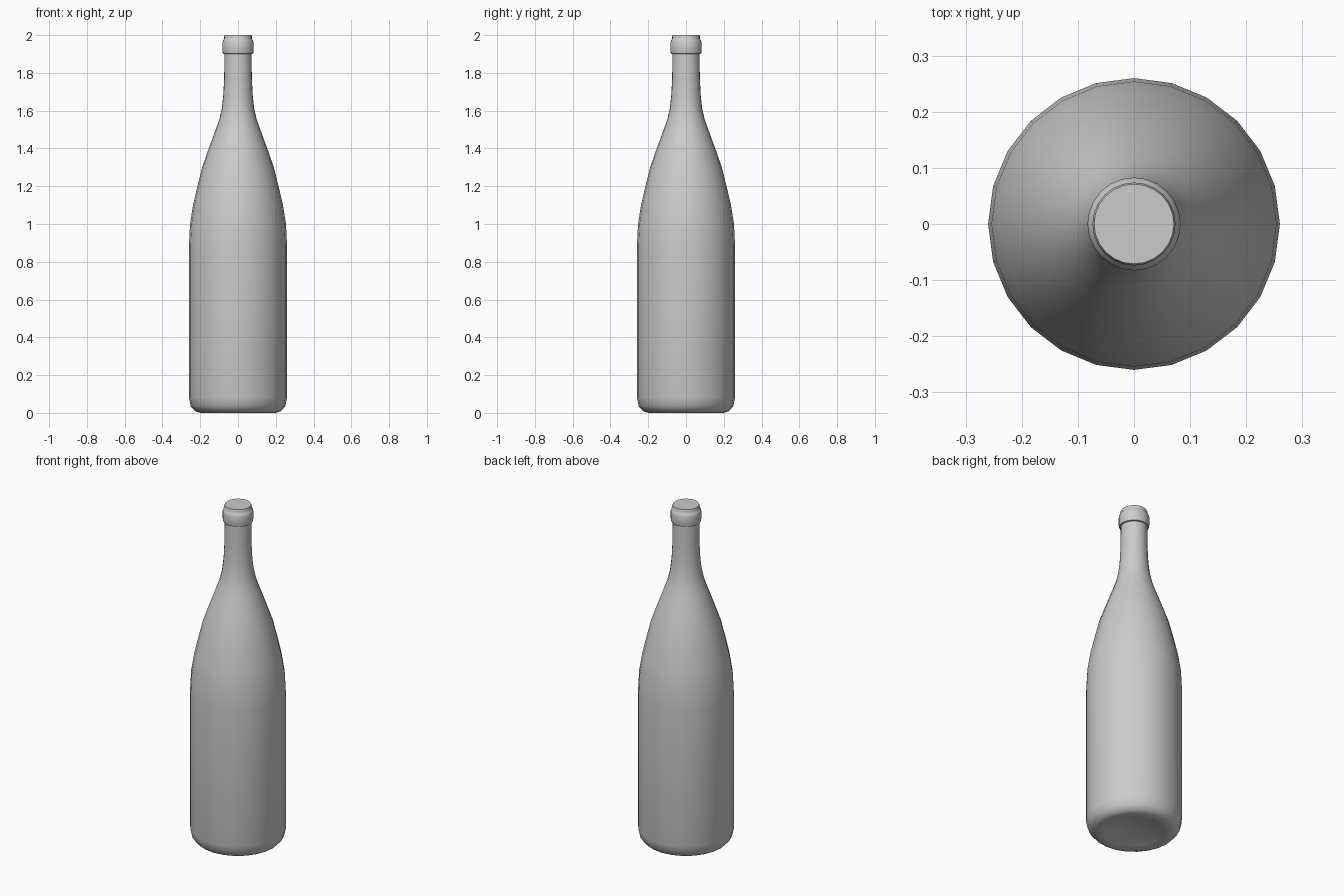
import bpy, bmesh, math

cube = bpy.data.objects.get("Cube")
if cube:
    bpy.data.objects.remove(cube, do_unlink=True)

SIDES = 24

grey = bpy.data.materials.new("plain grey")
grey.use_nodes = True
COLOUR = (0.6, 0.6, 0.6, 1)
grey.diffuse_color = COLOUR
grey.node_tree.nodes["Principled BSDF"].inputs["Base Color"].default_value = COLOUR


def lathe(name, profile):
    """Revolve (radius, height) points about z; radius 0 closes an end."""
    bm = bmesh.new()
    rings = []
    for r, z in profile:
        if r == 0:
            rings.append([bm.verts.new((0, 0, z))] * SIDES)
        else:
            rings.append([bm.verts.new((r * math.cos(a), r * math.sin(a), z))
                          for a in (math.tau * i / SIDES for i in range(SIDES))])
    for low, high in zip(rings, rings[1:]):
        for i in range(SIDES):
            j = (i + 1) % SIDES
            corners = dict.fromkeys((low[i], low[j], high[j], high[i]))
            bm.faces.new(list(corners))
    bmesh.ops.recalc_face_normals(bm, faces=bm.faces)
    mesh = bpy.data.meshes.new(name)
    bm.to_mesh(mesh)
    bm.free()
    obj = bpy.data.objects.new(name, mesh)
    bpy.context.collection.objects.link(obj)
    mesh.materials.append(grey)
    bpy.ops.object.select_all(action='DESELECT')
    obj.select_set(True)
    bpy.context.view_layer.objects.active = obj
    bpy.ops.object.shade_smooth_by_angle(angle=math.radians(50))
    return obj


# Base with a shallow hollow, straight body, sloping shoulder, neck,
# rounded collar and closed mouth
lathe("bottle", [
    (0, 0.03), (0.1, 0.025), (0.16, 0.008), (0.2, 0),
    (0.228, 0.01), (0.25, 0.035), (0.26, 0.08),
    (0.26, 0.88), (0.254, 1.0), (0.238, 1.1), (0.215, 1.2), (0.19, 1.3),
    (0.155, 1.4), (0.118, 1.5), (0.1, 1.55), (0.086, 1.61), (0.078, 1.68),
    (0.073, 1.78), (0.072, 1.9),
    (0.08, 1.902), (0.083, 1.915), (0.083, 1.96), (0.078, 1.975),
    (0.073, 1.98), (0.074, 1.992), (0.071, 2.0), (0, 2.0),
])
